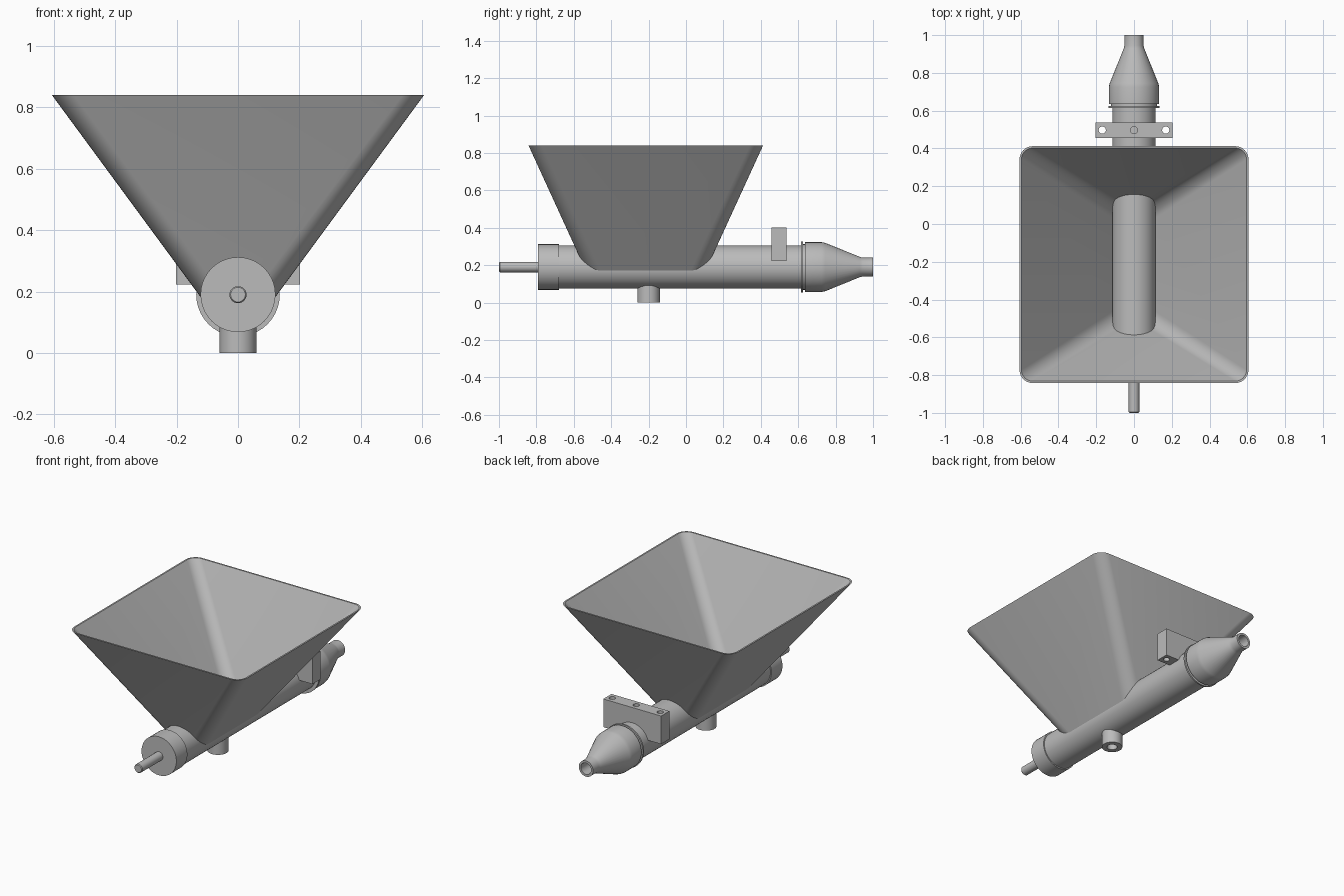
import bpy, bmesh, math
from mathutils import Vector

cube = bpy.data.objects.get("Cube")
if cube:
    bpy.data.objects.remove(cube, do_unlink=True)

steel = bpy.data.materials.new("brushed_grey_steel")
steel.use_nodes = True
GREY = (0.5, 0.5, 0.5, 1)
steel.diffuse_color = GREY
steel.node_tree.nodes["Principled BSDF"].inputs["Base Color"].default_value = GREY

AXIS_Z = 0.19   # height of the barrel axis


def finish(name, bm, smooth=True):
    bmesh.ops.remove_doubles(bm, verts=bm.verts, dist=1e-5)
    bmesh.ops.recalc_face_normals(bm, faces=bm.faces)
    mesh = bpy.data.meshes.new(name)
    bm.to_mesh(mesh)
    bm.free()
    mesh.materials.append(steel)
    obj = bpy.data.objects.new(name, mesh)
    bpy.context.collection.objects.link(obj)
    if smooth:
        bpy.ops.object.select_all(action='DESELECT')
        obj.select_set(True)
        bpy.context.view_layer.objects.active = obj
        bpy.ops.object.shade_smooth_by_angle(angle=math.radians(30))
    return obj


def bridge(bm, rings):
    """Join successive closed rings of points with quads."""
    loops = [[bm.verts.new(p) for p in ring] for ring in rings]
    for a, b in zip(loops, loops[1:]):
        for i in range(len(a)):
            j = (i + 1) % len(a)
            bm.faces.new((a[i], a[j], b[j], b[i]))


def turned(name, profile, axis='Y', centre=(0, 0), sides=40):
    """Revolve (radius, distance) pairs about a Y or Z axis."""
    bm = bmesh.new()
    rings = []
    for r, d in profile:
        ring = []
        for i in range(sides):
            t = math.tau * i / sides
            u, v = centre[0] + r * math.cos(t), centre[1] + r * math.sin(t)
            ring.append((u, d, v) if axis == 'Y' else (u, v, d))
        rings.append(ring)
    bridge(bm, rings)
    return finish(name, bm)


def rounded_rect(hx, hy, radius, cy, z, steps=8):
    pts = []
    for k, (sx, sy) in enumerate(((1, 1), (-1, 1), (-1, -1), (1, -1))):
        for i in range(steps + 1):
            t = math.pi / 2 * (k + i / steps)
            pts.append((sx * (hx - radius) + radius * math.cos(t),
                        cy + sy * (hy - radius) + radius * math.sin(t), z))
    return pts


# Barrel, end cap, drive shaft and nozzle along one axis
on_axis = (0, AXIS_Z)
turned("barrel", [(0, -0.7), (0.115, -0.7), (0.115, 0.63), (0, 0.63)], centre=on_axis)
turned("end_cap", [(0, -0.79), (0.122, -0.79), (0.122, -0.68), (0, -0.68)], centre=on_axis)
turned("drive_shaft", [(0, -1), (0.024, -1), (0.028, -0.995), (0.028, -0.78), (0, -0.78)],
       centre=on_axis, sides=24)
turned("nozzle_collar", [(0, 0.615), (0.136, 0.615), (0.136, 0.625), (0.122, 0.625),
                         (0.122, 0.65), (0, 0.65)], centre=on_axis)
turned("nozzle", [(0, 0.635), (0.133, 0.635), (0.133, 0.725), (0.129, 0.745),
                  (0.054, 0.93), (0.05, 0.945), (0.05, 1), (0.036, 1),
                  (0.036, 0.85), (0, 0.85)], centre=on_axis)

# Drain outlet below the barrel
turned("drain_outlet", [(0, 0.1), (0.06, 0.1), (0.06, 0), (0.03, 0), (0.03, 0.09), (0, 0.09)],
       axis='Z', centre=(0, -0.2), sides=32)

# Thin-walled hopper, tapering into the barrel
WALL, HOP_Y, LOW, TOP = 0.01, -0.215, 0.17, 0.84
bm = bmesh.new()
bridge(bm, [
    rounded_rect(0.113 - WALL, 0.32 - WALL, 0.07, HOP_Y, LOW),
    rounded_rect(0.113, 0.32, 0.08, HOP_Y, LOW),
    rounded_rect(0.606, 0.627, 0.07, HOP_Y, TOP),
    rounded_rect(0.606 - WALL, 0.627 - WALL, 0.06, HOP_Y, TOP),
    rounded_rect(0.113 - WALL, 0.32 - WALL, 0.07, HOP_Y, LOW)])
finish("hopper", bm)

# Mounting block over the barrel, drilled with three bolt holes
BLOCK = Vector((0, 0.497, 0.312))
bm = bmesh.new()
bmesh.ops.create_cube(bm, size=1)
bmesh.ops.scale(bm, vec=(0.405, 0.082, 0.178), verts=bm.verts)
bmesh.ops.translate(bm, vec=BLOCK, verts=bm.verts)
block = finish("mounting_block", bm, smooth=False)
cutters = []
for x in (-0.168, 0, 0.168):
    cutter = turned("hole_cutter", [(0, 0.1), (0.019, 0.1), (0.019, 0.5), (0, 0.5)],
                    axis='Z', centre=(x, BLOCK.y), sides=24)
    cutter.hide_render = True
    cutters.append(cutter)
    mod = block.modifiers.new("bolt_hole", 'BOOLEAN')
    mod.operation = 'DIFFERENCE'
    mod.solver = 'EXACT'
    mod.object = cutter
bpy.context.view_layer.update()
drilled = bpy.data.meshes.new_from_object(
    block.evaluated_get(bpy.context.evaluated_depsgraph_get()))
block.modifiers.clear()
block.data = drilled
for cutter in cutters:
    bpy.data.objects.remove(cutter, do_unlink=True)
